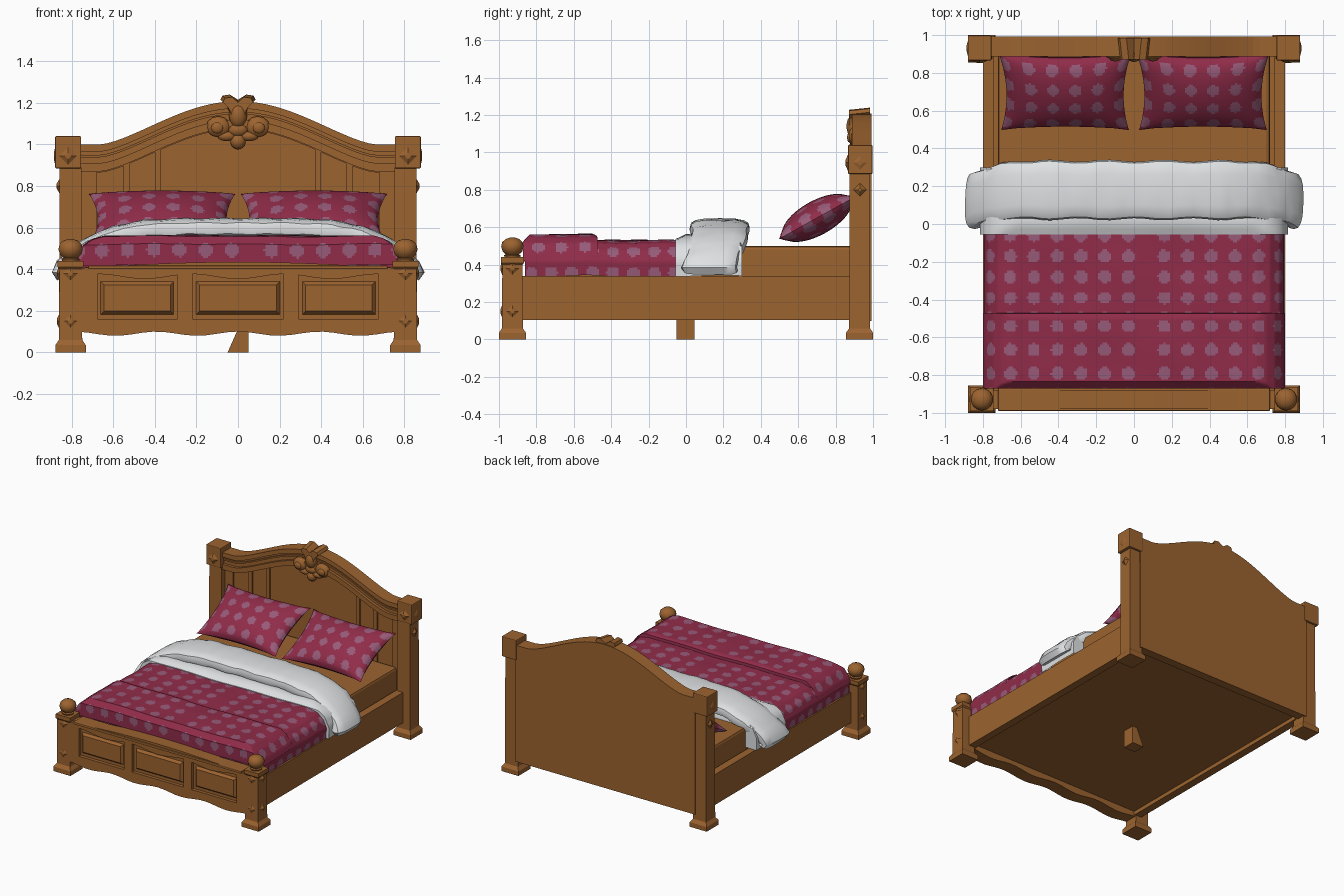
import bpy, bmesh, math
from mathutils import Vector

if "Cube" in bpy.data.objects:
    bpy.data.objects.remove(bpy.data.objects["Cube"])


def material(name, rgb):
    m = bpy.data.materials.new(name)
    m.diffuse_color = (*rgb, 1)
    m.use_nodes = True
    m.node_tree.nodes["Principled BSDF"].inputs["Base Color"].default_value = m.diffuse_color
    return m


WOOD = material("oak wood", (0.33, 0.125, 0.029))
RED = material("crimson cloth", (0.28, 0.025, 0.067))
DOT = material("mauve dots", (0.31, 0.105, 0.19))
WHITE = material("white linen", (0.74, 0.76, 0.77))


def mesh(name, verts, faces, mats=(WOOD,), idx=None, smooth=False, bevel=0, recalc=True):
    me = bpy.data.meshes.new(name)
    me.from_pydata([tuple(v) for v in verts], [], faces)
    for m in mats:
        me.materials.append(m)
    if idx:
        me.polygons.foreach_set("material_index", idx)
    if recalc:
        bm = bmesh.new()
        bm.from_mesh(me)
        bmesh.ops.recalc_face_normals(bm, faces=bm.faces)
        bm.to_mesh(me)
        bm.free()
    ob = bpy.data.objects.new(name, me)
    bpy.context.collection.objects.link(ob)
    if bevel:
        b = ob.modifiers.new("bevel", "BEVEL")
        b.width, b.segments = bevel, 2
    if smooth:
        bpy.ops.object.select_all(action='DESELECT')
        ob.select_set(True)
        bpy.context.view_layer.objects.active = ob
        bpy.ops.object.shade_smooth_by_angle(angle=math.radians(40))
    return ob


def loft(name, rings, **kw):
    """Closed rings joined in order, with both ends capped."""
    n, k = len(rings[0]), len(rings)
    faces = [(r * n + i, r * n + (i + 1) % n, (r + 1) * n + (i + 1) % n, (r + 1) * n + i)
             for r in range(k - 1) for i in range(n)]
    faces += [tuple(range(n))[::-1], tuple(range((k - 1) * n, k * n))]
    return mesh(name, [p for r in rings for p in r], faces, **kw)


def prism(name, pts, y0, y1, inset=0.0, **kw):
    """Front (x, z) outline pushed from y1 to y0; inset shrinks the y0 end."""
    cx = (min(p[0] for p in pts) + max(p[0] for p in pts)) / 2
    cz = (min(p[1] for p in pts) + max(p[1] for p in pts)) / 2

    def shrink(p):
        return (p[0] - math.copysign(min(inset, abs(p[0] - cx)), p[0] - cx), y0,
                p[1] - math.copysign(min(inset, abs(p[1] - cz)), p[1] - cz))
    return loft(name, [[shrink(p) for p in pts], [(x, y1, z) for x, z in pts]], **kw)


def box(name, x0, x1, y0, y1, z0, z1, **kw):
    return prism(name, [(x0, z0), (x1, z0), (x1, z1), (x0, z1)], y0, y1, **kw)


def column(name, cx, cy, prof, sides=4, **kw):
    """Stack of regular rings (radius, z); square ones are axis aligned."""
    k = math.sqrt(2) if sides == 4 else 1
    return loft(name, [[(cx + k * r * math.cos(math.tau * (i + .5) / sides),
                         cy + k * r * math.sin(math.tau * (i + .5) / sides), z)
                        for i in range(sides)] for r, z in prof], **kw)


def stud(name, c, axis, r, h):
    """Four sided carved diamond pointing along axis."""
    c, a = Vector(c), Vector(axis)
    u, w = a.cross(Vector((0, 0, 1))), Vector((0, 0, 1))
    base = [c + u * r, c + w * r, c - u * r, c - w * r]
    loft(name, [base, [c + (p - c) * .35 + a * h for p in base]])


# ---- posts ----
for s, side in ((-1, "left"), (1, "right")):
    column(side + "_front_post", s * .805, -.928,
           [(.073, 0), (.073, .035), (.056, .06), (.054, .4), (.062, .41), (.062, .44)])
    column(side + "_post_ball", s * .805, -.928,
           [(.04, .435), (.045, .45), (.035, .455), (.052, .47), (.06, .495), (.055, .52),
            (.035, .538), (.012, .545)], sides=14, smooth=True)
    column(side + "_back_post", s * .805, .928,
           [(.073, 0), (.073, .035), (.056, .06), (.053, .89)])
    box(side + "_back_post_block", s * .817 - .063, s * .817 + .063, .866, .997, .885, 1.04, bevel=.006)
    stud(side + "_block_front_diamond", (s * .817, .867, .945), (0, -1, 0), .045, .014)
    stud(side + "_block_side_diamond", (s * .878, .93, .945), (s, 0, 0), .045, .008)
    stud(side + "_back_post_diamond", (s * .858, .93, .8), (s, 0, 0), .035, .014)
    for z in (.15, .38):
        stud(side + "_front_post_side_diamond", (s * .858, -.928, z), (s, 0, 0), .038, .012)
        stud(side + "_front_post_diamond", (s * .805, -.981, z), (0, -1, 0), .038, .01)
    # ---- side rail ----
    box(side + "_side_rail", s * .77 - .03, s * .77 + .03, -.9, .9, .105, .34)


# ---- headboard ----
def arch(x):
    return 1.0 + .208 * (max(0, (1 + math.cos(math.pi * min(1, abs(x) / .66))) / 2)) ** .7


XS = [-.77 + 1.54 * i / 44 for i in range(45)]
prism("headboard", [(-.77, .1), (.77, .1)] + [(x, arch(x)) for x in reversed(XS)], .925, .992)
for name, a, b, y in (("headboard_arch_band", .004, .135, .908), ("headboard_top_moulding", 0, .035, .888),
                      ("headboard_mid_moulding", .05, .062, .897), ("headboard_low_moulding", .09, .13, .886)):
    prism(name, [(x, arch(x) - b) for x in XS] + [(x, arch(x) - a) for x in reversed(XS)], y, .93)
for x0, x1 in ((-.76, -.68), (.68, .76), (-.55, -.52), (.52, .55), (-.4, -.37), (.37, .4)):
    z = min(arch(x0), arch(x1)) - .12
    box("headboard_stile", x0, x1, .912, .93, .34, z)

# ---- carved crest ----
half = [(0, 1.085), (.035, 1.1), (.05, 1.15), (.06, 1.19), (.085, 1.215), (.075, 1.235), (.04, 1.24), (0, 1.215)]
prism("crest_shield", half + [(-x, z) for x, z in reversed(half[1:-1])], .872, .985, inset=.012)


def blob(name, c, r):
    rings = [[(c[0] + r[0] * math.sin(t) * math.cos(math.tau * i / 12), c[1] - r[1] * math.cos(t),
               c[2] + r[2] * math.sin(t) * math.sin(math.tau * i / 12)) for i in range(12)]
             for t in [.15 + (math.pi - .3) * j / 7 for j in range(8)]]
    loft(name, rings, smooth=True)


blob("crest_boss", (0, .9, 1.14), (.045, .042, .065))
blob("crest_drop", (0, .905, 1.015), (.038, .035, .04))
blob("crest_heart", (0, .9, 1.07), (.05, .03, .035))
for s in (-1, 1):
    blob("crest_scroll", (s * .095, .9, 1.085), (.06, .032, .052))
    blob("crest_scroll_eye", (s * .1, .876, 1.08), (.03, .015, .028))
    blob("crest_leaf", (s * .055, .9, 1.04), (.045, .025, .025))

# ---- footboard ----
box("footboard_back_panel", -.77, .77, -.955, -.885, .12, .41)
FX = [-.77 + 1.54 * i / 30 for i in range(31)]
prism("footboard_top_rail", [(x, .365 - .012 * math.cos(x * 14)) for x in FX]
      + [(x, .405 + .03 * math.cos(x / .77 * math.pi / 2)) for x in reversed(FX)], -.98, -.88)
box("footboard_cap", -.72, .72, -.99, -.87, .4, .418, bevel=.005)
prism("footboard_apron", [(x, .09 + .01 * math.cos(x * 16)) for x in FX] + [(.77, .16), (-.77, .16)], -.98, -.88)
for x in (-.72, -.255, .255, .72):
    w = .035 if abs(x) < .5 else .045
    box("footboard_stile", x - w, x + w, -.98, -.9, .13, .39)
for cx, w in ((-.485, .18), (0, .205), (.485, .18)):
    box("footboard_raised_panel", cx - w, cx + w, -.974, -.95, .178, .345, inset=.02)

# ---- underside deck (single surface facing up), centre leg, mattress ----
mesh("underside_deck", [(-.75, -.89, .135), (.75, -.89, .135), (.75, .93, .135), (-.75, .93, .135)],
     [(0, 1, 2, 3)], recalc=False)
prism("centre_leg", [(-.05, 0), (.05, 0), (.05, .135), (.01, .135)], -.05, .045)
box("mattress", -.72, .72, -.84, .92, .2, .5, bevel=.02)


# ---- bedding ----
def resample(pts, step):
    pts = [Vector(p) for p in pts]
    out, dist, run = [], [], 0
    for a, b in zip(pts, pts[1:]):
        n = max(1, round((b - a).length / step))
        for i in range(n):
            out.append(a.lerp(b, i / n))
            dist.append(run + (b - a).length * i / n)
        run += (b - a).length
    return out + [pts[-1]], dist + [run]


def is_dot(s, t, ps, pt, r):
    return math.hypot((s / ps - round(s / ps)) * ps, (t / pt - round(t / pt)) * pt) < r


def cover(name, half, path, mats, phase=0, pt=.125, step=.0115):
    """Draped sheet: cross-section half outline (x, z) carried along a (y, top z) path."""
    sec, sd = resample([(-x, z) for x, z in half] + [(x, z) for x, z in reversed(half)], step)
    pth, pd = resample(path, step)
    n, mid = len(sec), sd[-1] / 2
    verts = []
    for y, top in pth:
        for x, z in sec:
            ripple = .004 * math.sin(9 * x + 5 * y) * math.cos(13 * y - 3 * x)
            verts.append((x, y, min(z, top) + ripple))
    faces, idx = [], []
    for r in range(len(pth) - 1):
        for i in range(n - 1):
            a = r * n + i
            faces.append((a, a + 1, a + n + 1, a + n))
            s, t = (sd[i] + sd[i + 1]) / 2 - mid, (pd[r] + pd[r + 1]) / 2 - phase
            s -= .16 if s > .065 else -.03
            idx.append(int(len(mats) > 1 and is_dot(s, t, .125, pt, .034)))
    return mesh(name, verts, faces, mats=mats, idx=idx, smooth=True)


cover("bedspread", [(.79, .34), (.795, .42), (.77, .475), (.72, .515), (.65, .53)],
      [(-.86, .34), (-.86, .5), (-.83, .53), (-.03, .53)], (RED, DOT), .862, .11)
cover("folded_blanket", [(.8, .42), (.785, .46), (.745, .515), (.7, .545), (.64, .562)],
      [(-.872, .42), (-.872, .52), (-.835, .558), (-.5, .564), (-.475, .55), (-.47, .515)], (RED, DOT), .197)
cover("sheet_underlayer", [(.81, .34), (.815, .43), (.78, .5), (.72, .54), (.6, .565)],
      [(-.055, .34), (-.055, .535), (.0, .56), (.28, .56), (.3, .5), (.3, .34)], (WHITE,), step=.03)

# ---- rolled white turndown: flattened tube over an arched path ----
arc = [(.872, .345), (.895, .385), (.87, .44), (.80, .505), (.72, .56), (.6, .608), (.45, .638), (.25, .646)]
line, _ = resample([(-x, z) for x, z in arc] + [(x, z) for x, z in reversed(arc)], .06)
rings = []
for i, p in enumerate(line):
    d = (line[min(i + 1, len(line) - 1)] - line[max(i - 1, 0)]).normalized()
    nrm = Vector((-d.y, d.x))
    e = max(0, abs(p.x) - .6) / .3
    cy, ry = .18 - .06 * e * e, .155 - .012 * e + .006 * math.sin(i * 1.3)
    ring = []
    for k in range(16):
        a = math.tau * k / 16
        c, s = math.cos(a), math.sin(a)
        h = math.copysign(abs(s) ** .65, s) * .05 - .05
        q = p + nrm * (h + .003 * math.sin(i * 2.1 + k))
        ring.append((q.x, cy + ry * math.copysign(abs(c) ** .65, c), q.y))
    rings.append(ring)
loft("white_turndown", rings, mats=(WHITE,), smooth=True)

# ---- pillows ----
NU, NV, TILT = 60, 42, math.radians(29)
for sx, side in ((-1, "left"), (1, "right")):
    verts, faces, idx = [], [], []
    for f in (1, -1):
        o = len(verts)
        for j in range(NV + 1):
            for i in range(NU + 1):
                u, v = 2 * i / NU - 1, 2 * j / NV - 1
                x = .345 * u * (1 - .1 * (1 - v * v) - .02 * v * -1)
                y = .232 * v * (1 - .12 * (1 - u * u))
                z = f * .092 * ((1 - u * u) * (1 - v * v)) ** .48
                verts.append((sx * .365 + x, .7 + y * math.cos(TILT) - z * math.sin(TILT),
                              .65 + y * math.sin(TILT) + z * math.cos(TILT)))
        for j in range(NV):
            for i in range(NU):
                a = o + j * (NU + 1) + i
                q = (a, a + 1, a + NU + 2, a + NU + 1)
                faces.append(q if f > 0 else q[::-1])
                idx.append(int(is_dot(.345 * (2 * (i + .5) / NU - 1) - .06, .232 * (2 * (j + .5) / NV - 1) - .06,
                                      .13, .12, .035)))
    mesh(side + "_pillow", verts, faces, mats=(RED, DOT), idx=idx, smooth=True, recalc=False)
